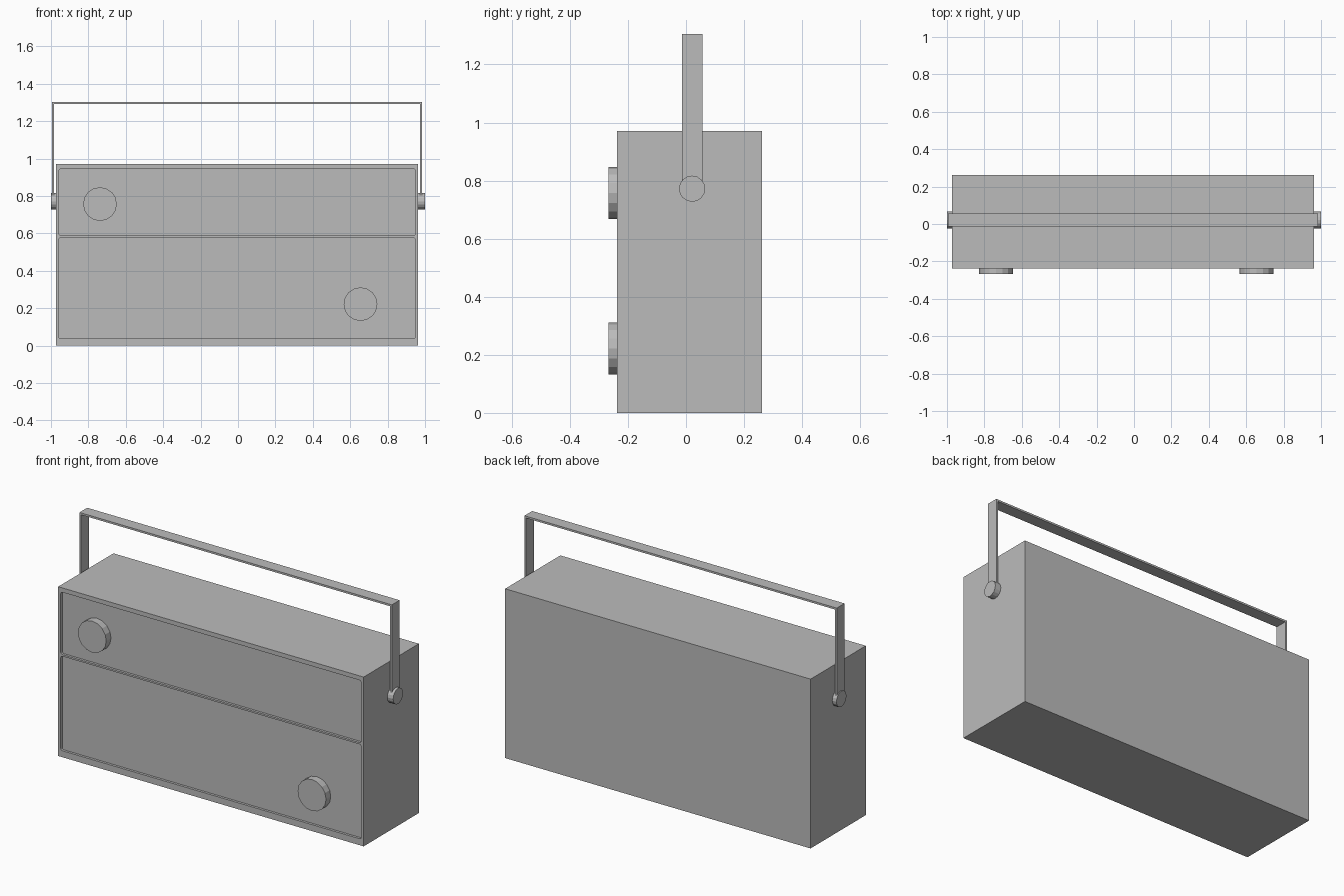
import bpy, bmesh, math
from mathutils import Matrix, Vector

cube = bpy.data.objects.get("Cube")
if cube:
    bpy.data.objects.remove(cube, do_unlink=True)

grey = bpy.data.materials.new("plain grey")
grey.use_nodes = True
grey.diffuse_color = (0.5, 0.5, 0.5, 1)
grey.node_tree.nodes["Principled BSDF"].inputs["Base Color"].default_value = grey.diffuse_color


def finish(name, bm):
    bmesh.ops.recalc_face_normals(bm, faces=bm.faces[:])
    mesh = bpy.data.meshes.new(name)
    bm.to_mesh(mesh)
    bm.free()
    mesh.materials.append(grey)
    ob = bpy.data.objects.new(name, mesh)
    bpy.context.scene.collection.objects.link(ob)
    return ob


def box(name, low, high, corner=0):
    """Box between two corners; corner rounds the edges that run along y."""
    low, high = Vector(low), Vector(high)
    bm = bmesh.new()
    bmesh.ops.create_cube(bm, size=1)
    bmesh.ops.scale(bm, vec=high - low, verts=bm.verts)
    bmesh.ops.translate(bm, vec=(low + high) / 2, verts=bm.verts)
    if corner:
        edges = [e for e in bm.edges
                 if abs(e.verts[0].co.y - e.verts[1].co.y) > 0.001]
        bmesh.ops.bevel(bm, geom=edges, offset=corner, segments=3,
                        profile=0.5, affect='EDGES')
    return finish(name, bm)


def disc(name, start, end, radius):
    """Sixteen-sided cylinder between two points."""
    start, end = Vector(start), Vector(end)
    axis = end - start
    turn = Vector((0, 0, 1)).rotation_difference(axis).to_matrix().to_4x4()
    bm = bmesh.new()
    bmesh.ops.create_cone(bm, cap_ends=True, segments=16, radius1=radius,
                          radius2=radius, depth=axis.length,
                          matrix=Matrix.Translation((start + end) / 2) @ turn)
    return finish(name, bm)


# Case with two shallow, round-cornered panels sunk into the front
FRONT, FLOOR = -0.238, -0.224
case = box("case", (-0.973, FRONT, 0), (0.963, 0.262, 0.97))
for label, bottom, top in (("lower", 0.037, 0.578), ("upper", 0.588, 0.945)):
    cutter = box(label + "_panel_cutter", (-0.957, FRONT - 0.05, bottom),
                 (0.947, FLOOR, top), corner=0.01)
    cutter.hide_render = True
    cut = case.modifiers.new(label + " panel", 'BOOLEAN')
    cut.operation = 'DIFFERENCE'
    cut.solver = 'EXACT'
    cut.object = cutter
    bpy.context.view_layer.objects.active = case
    bpy.ops.object.modifier_apply(modifier=cut.name)
    bpy.data.objects.remove(cutter, do_unlink=True)

# Dials on the front
for label, x, z in (("tuning_knob", -0.738, 0.757), ("volume_knob", 0.655, 0.222)):
    disc(label, (x, FLOOR + 0.005, z), (x, -0.267, z), 0.09)

# Handle: one flat strap bent over the case
PIVOT_Y, PIVOT_Z = 0.021, 0.772
left, right, top, thick = 0.985, -0.995, 1.304, 0.011
outline = [(right, PIVOT_Z), (right, top), (left, top), (left, PIVOT_Z),
           (left - thick, PIVOT_Z), (left - thick, top - thick),
           (right + thick, top - thick), (right + thick, PIVOT_Z)]
bm = bmesh.new()
face = bm.faces.new([bm.verts.new((x, PIVOT_Y - 0.035, z)) for x, z in outline])
strap = bmesh.ops.extrude_face_region(bm, geom=[face])["geom"]
bmesh.ops.translate(bm, vec=(0, 0.07, 0),
                    verts=[v for v in strap if isinstance(v, bmesh.types.BMVert)])
finish("handle", bm)

# Handle pivots
for label, inner, outer in (("right_pivot", -0.97, -1), ("left_pivot", 0.96, 1)):
    disc(label, (inner, PIVOT_Y, PIVOT_Z), (outer, PIVOT_Y, PIVOT_Z), 0.045)
